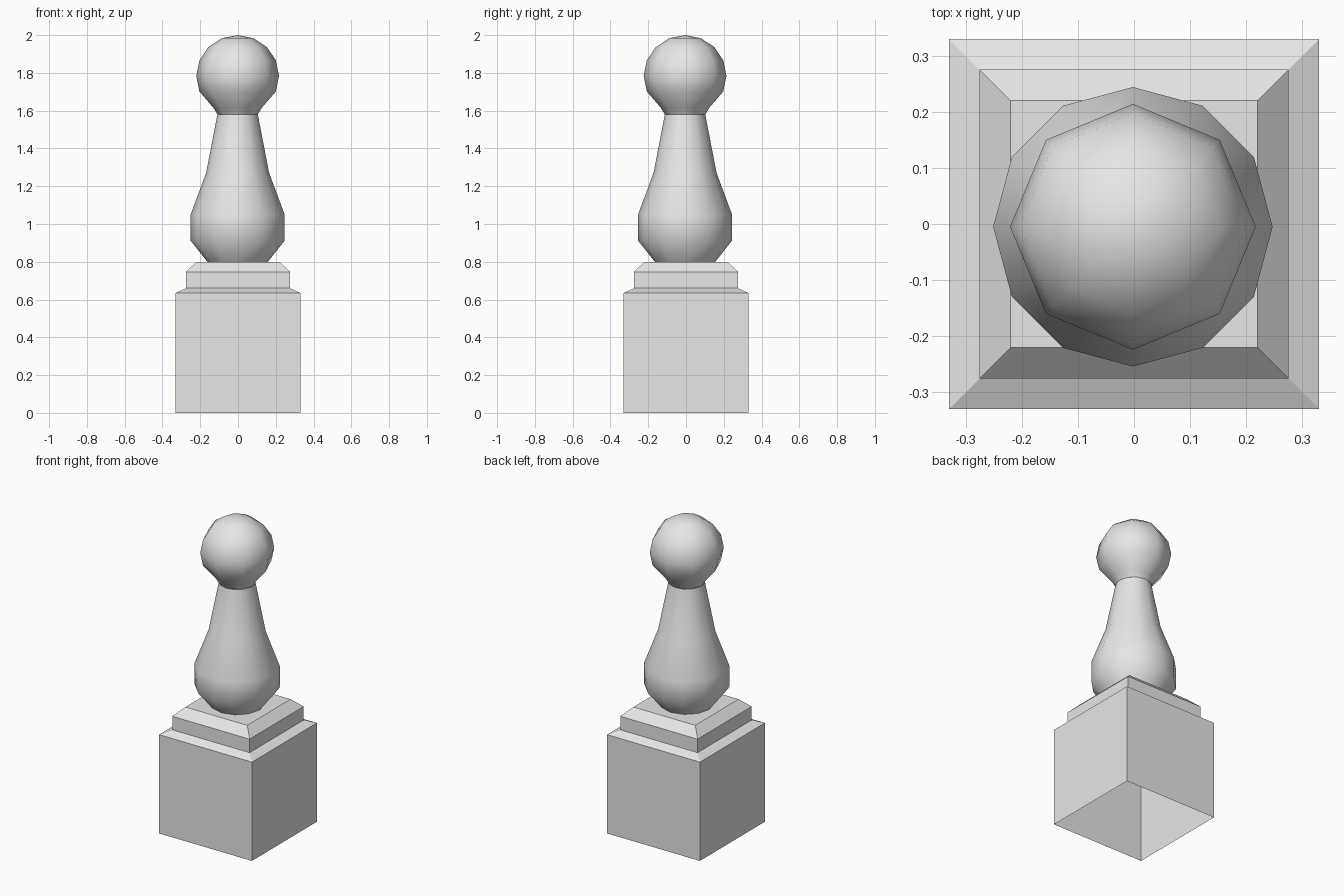
import bpy, math

if "Cube" in bpy.data.objects:
    bpy.data.objects.remove(bpy.data.objects["Cube"])

stone = bpy.data.materials.new("pale grey stone")
stone.use_nodes = True
stone.diffuse_color = (0.8, 0.8, 0.8, 1)
stone.node_tree.nodes["Principled BSDF"].inputs["Base Color"].default_value = stone.diffuse_color


def lathe(name, profile, sides, turn=0.0, centre=(0, 0), cap_top=False, smooth=False):
    """Spin (radius, z) pairs, listed upwards; a zero radius closes to a point."""
    verts, faces, rings = [], [], []
    for r, z in profile:
        start, count = len(verts), sides if r > 0 else 1
        for i in range(count):
            a = turn + math.tau * i / sides
            verts.append((centre[0] + r * math.cos(a), centre[1] + r * math.sin(a), z))
        rings.append([start + i % count for i in range(sides)])
    for low, high in zip(rings, rings[1:]):
        for i in range(sides):
            j = (i + 1) % sides
            faces.append(list(dict.fromkeys((low[i], low[j], high[j], high[i]))))
    if cap_top:
        faces.append(rings[-1])
    mesh = bpy.data.meshes.new(name)
    mesh.from_pydata(verts, [], faces)
    mesh.materials.append(stone)
    for p in mesh.polygons:
        p.use_smooth = smooth
    obj = bpy.data.objects.new(name, mesh)
    bpy.context.collection.objects.link(obj)
    return obj


# Square stepped plinth, open underneath
steps = [(0.33, 0), (0.33, 0.635), (0.275, 0.66), (0.275, 0.747), (0.22, 0.8)]
lathe("plinth", [(h * math.sqrt(2), z) for h, z in steps], 4,
      turn=math.pi / 4, cap_top=True)

# Twelve-sided bulbous shaft
axis = (-0.002, -0.005)
lathe("shaft", [(0.16, 0.8), (0.249, 0.912), (0.249, 1.05), (0.167, 1.27), (0.107, 1.58)],
      12, centre=axis, smooth=True)

# Eight-sided ball flaring out of the neck
radius, middle = 0.219, 1.784
ball = [(0.107, 1.58), (0.128, 1.615)]
for step in range(5, 0, -1):
    a = step * math.pi / 8
    ball.append((radius * math.sin(a), middle + 0.216 * math.cos(a)))
ball.append((0, 2.0))
lathe("ball_finial", ball, 8, centre=axis, smooth=True)
